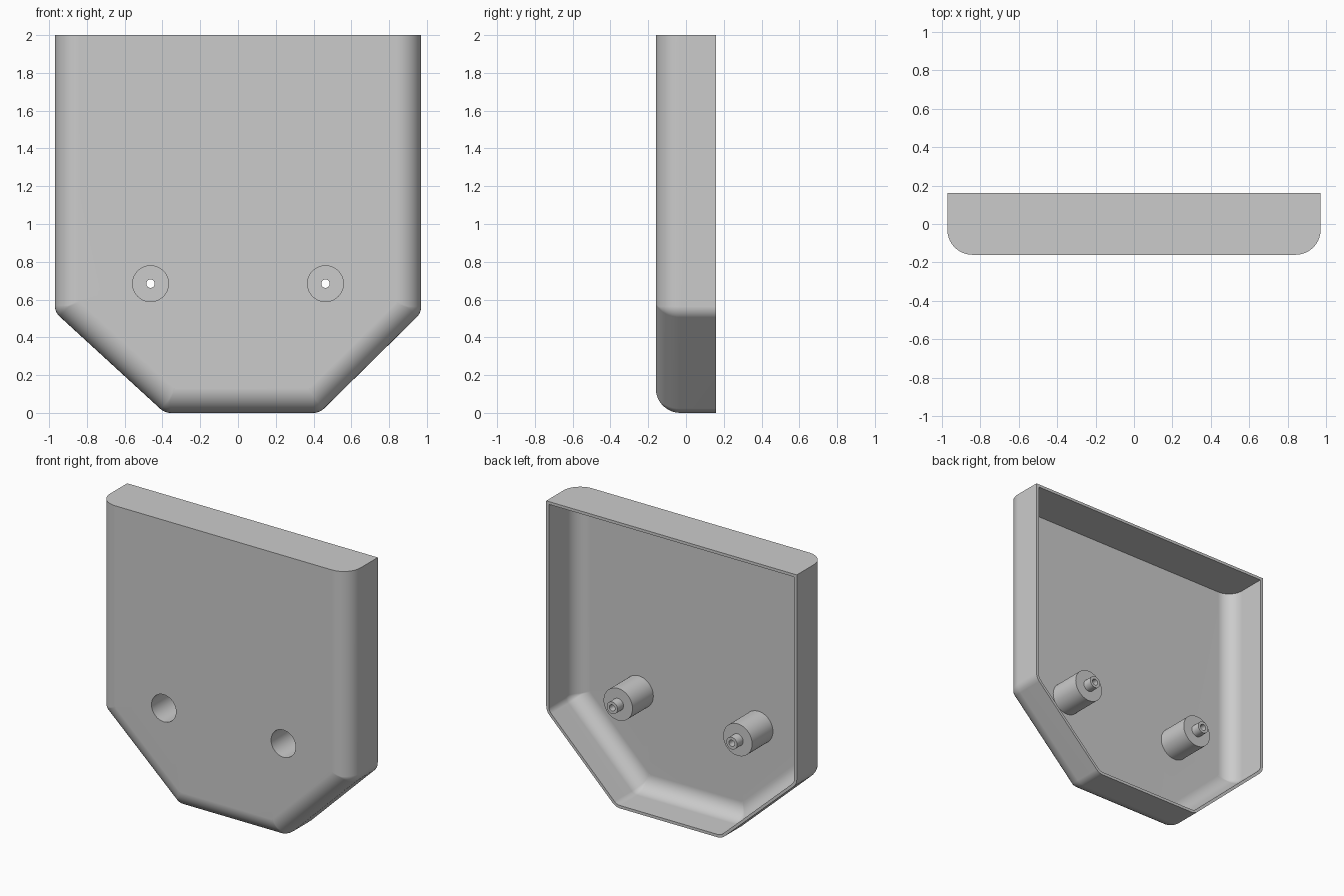
import bpy, bmesh, math
from mathutils import Vector

if "Cube" in bpy.data.objects:
    bpy.data.objects.remove(bpy.data.objects["Cube"])

BACK, FRONT = 0.16, -0.16      # depth limits
WALL, FILLET, CORNER = 0.02, 0.13, 0.08
HOLES = [(-0.463, 0.684), (0.463, 0.684)]
SIDES = 48
OUTLINE = [Vector(p) for p in [(-0.97, 2), (-0.97, 0.534), (-0.388, 0),
                               (0.432, 0), (0.97, 0.53), (0.97, 2)]]


def outline(inset, top, steps=6):
    """Outline moved inward by inset, with rounded lower corners."""
    pts = [(OUTLINE[0].x + inset, top)]
    r = max(CORNER - inset, 0.01)
    for a, b, c in zip(OUTLINE, OUTLINE[1:], OUTLINE[2:]):
        u, v = (b - a).normalized(), (c - b).normalized()
        n1, n2 = Vector((-u.y, u.x)), Vector((-v.y, v.x))
        centre = b + (inset + r) * (n1 + n2) / (1 + n1.dot(n2))
        for i in range(steps):
            t = i / (steps - 1)
            pts.append(tuple(centre - r * (n1.lerp(n2, t)).normalized()))
    pts.append((OUTLINE[-1].x - inset, top))
    return pts


def bridge(bm, a, b):
    for i in range(len(a)):
        j = (i + 1) % len(a)
        bm.faces.new((a[i], a[j], b[j], b[i]))


def ring(bm, cx, cz, r, y):
    return [bm.verts.new((cx + r * math.cos(2 * math.pi * i / SIDES), y,
                          cz + r * math.sin(2 * math.pi * i / SIDES)))
            for i in range(SIDES)]


def loop_edges(bm, vs):
    return [bm.edges.get((vs[i - 1], vs[i])) or bm.edges.new((vs[i - 1], vs[i]))
            for i in range(len(vs))]


def finish(bm, name):
    bmesh.ops.recalc_face_normals(bm, faces=bm.faces[:])
    me = bpy.data.meshes.new(name)
    bm.to_mesh(me)
    bm.free()
    ob = bpy.data.objects.new(name, me)
    bpy.context.collection.objects.link(ob)
    bpy.ops.object.select_all(action='DESELECT')
    ob.select_set(True)
    bpy.context.view_layer.objects.active = ob
    bpy.ops.object.shade_smooth_by_angle(angle=math.radians(30))
    mod = ob.modifiers.new("weighted_normals", 'WEIGHTED_NORMAL')
    mod.keep_sharp = True


# Hollow cover: outer and inner skins joined at the back rim
bm = bmesh.new()


def skin(wall, hole_radius):
    top, r = 2 - wall, FILLET - wall
    levels = [(wall, BACK)]
    for i in range(11):
        a = math.pi / 2 * i / 10
        levels.append((FILLET - r * math.cos(a), FRONT + FILLET - r * math.sin(a)))
    loops = [[bm.verts.new((x, y, z)) for x, z in outline(d, top)]
             for d, y in levels]
    for a, b in zip(loops, loops[1:]):
        bridge(bm, a, b)
    edges = loop_edges(bm, loops[-1])
    for cx, cz in HOLES:
        edges += loop_edges(bm, ring(bm, cx, cz, hole_radius, levels[-1][1]))
    bmesh.ops.triangle_fill(bm, use_beauty=True, edges=edges,
                            normal=(0, -1, 0))
    return loops[0]


outer = skin(0, 0.095)
inner = skin(WALL, 0.112)
bridge(bm, outer, inner)
finish(bm, "cover_shell")

# Screw bosses: counterbored sleeve with a small hollow pin at the back
PROFILE = [(0.112, FRONT + WALL), (0.112, 0.09), (0.042, 0.09), (0.042, 0.155),
           (0.022, 0.155), (0.022, 0.07), (0.095, 0.07), (0.095, FRONT)]
for (cx, cz), side in zip(HOLES, ("left", "right")):
    bm = bmesh.new()
    rings = [ring(bm, cx, cz, r, y) for r, y in PROFILE]
    for i in range(len(rings)):
        bridge(bm, rings[i - 1], rings[i])
    finish(bm, "screw_boss_" + side)
